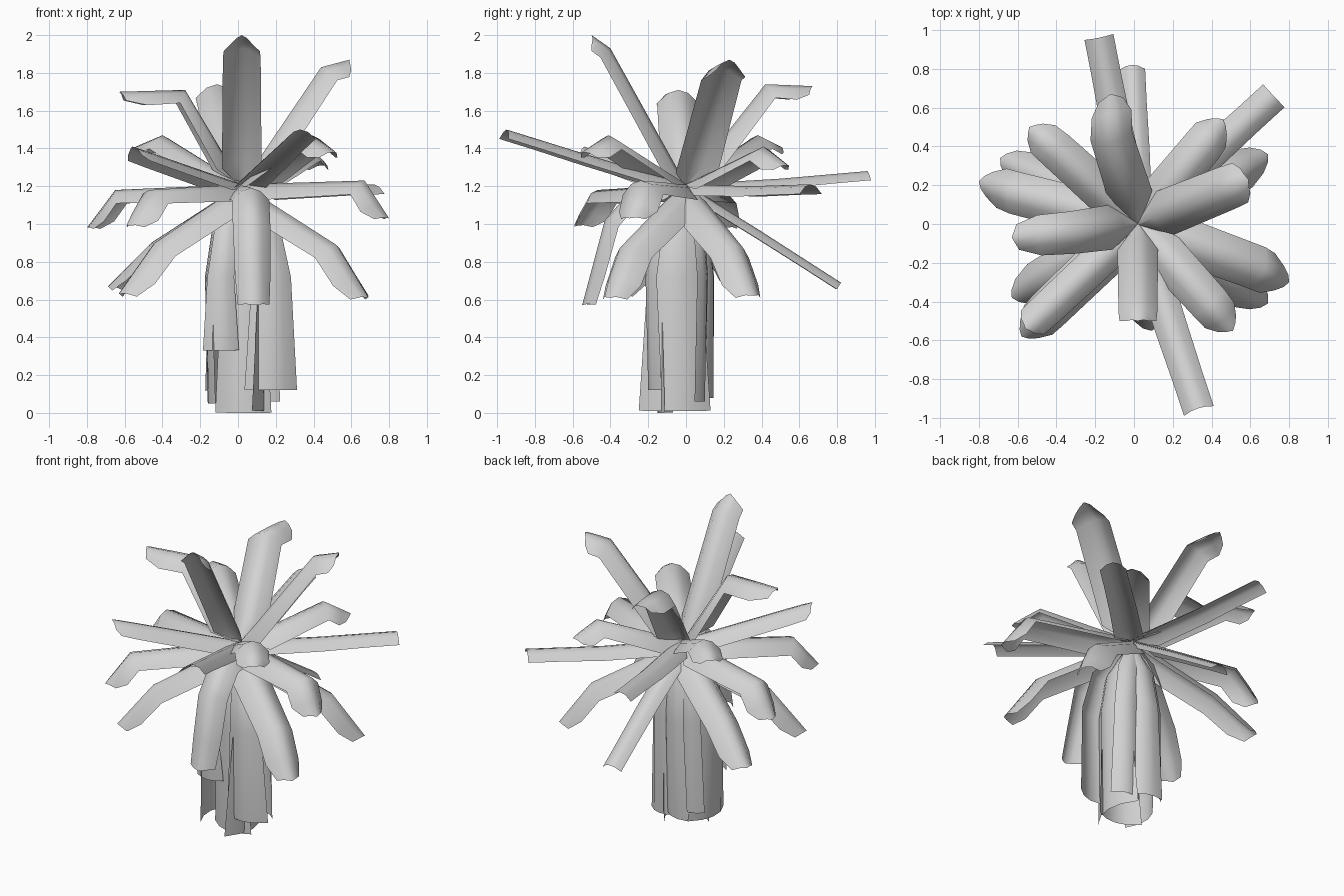
import bpy
from math import radians
from mathutils import Matrix, Vector

cube = bpy.data.objects.get("Cube")
if cube:
    bpy.data.objects.remove(cube)

# One pale grey for the whole plant
grey = bpy.data.materials.new("pale_grey")
grey.use_nodes = True
COLOUR = (0.65, 0.65, 0.65, 1)
grey.diffuse_color = COLOUR
grey.node_tree.nodes["Principled BSDF"].inputs["Base Color"].default_value = COLOUR

CROWN = Vector((0.02, 0, 1.21))
ACROSS = (-1, -0.5, 0, 0.5, 1)


def blade(name, points, widths, arch, side, pull, twist=0):
    """Arched strip along a path; the corners of its end are pulled back."""
    verts, faces = [], []
    last = len(points) - 1
    for i, p in enumerate(points):
        ahead = (points[min(i + 1, last)] - p).normalized()
        behind = (p - points[max(i - 1, 0)]).normalized()
        along = (ahead + behind).normalized()
        across = Matrix.Rotation(radians(twist) * i / last, 3, along) @ side
        up = along.cross(across).normalized()
        for s in ACROSS:
            v = p + across * (s * widths[i] / 2) - up * (arch * widths[i] * s * s)
            if i == last:
                v -= along * (pull * abs(s))
            verts.append(v)
    n = len(ACROSS)
    for i in range(last):
        for j in range(n - 1):
            a = i * n + j
            faces.append((a, a + 1, a + n + 1, a + n))
    mesh = bpy.data.meshes.new(name)
    mesh.from_pydata(verts, [], faces)
    mesh.materials.append(grey)
    obj = bpy.data.objects.new(name, mesh)
    bpy.context.collection.objects.link(obj)
    bpy.ops.object.select_all(action="DESELECT")
    obj.select_set(True)
    bpy.context.view_layer.objects.active = obj
    bpy.ops.object.shade_smooth_by_angle(angle=radians(80))


def sideways(direction):
    return Vector((-direction.y, direction.x, 0)).normalized()


def frond(name, width, tip_ratio, arch, pull, *path):
    """Leaf that flares out of the crown and keeps its width almost to the tip."""
    path = [Vector(p) for p in path]
    flare = CROWN + (path[0] - CROWN).normalized() * 0.14
    near_tip = path[-2].lerp(path[-1], 0.6)
    points = [CROWN, flare] + path[:-1] + [near_tip, path[-1]]
    widths = [0.03, width * 1.05] + [width] * (len(path) - 1)
    widths += [width * 0.95, width * tip_ratio]
    blade(name, points, widths, arch, sideways(path[-1] - CROWN), pull)


# Fronds with a bent, clipped end: width, bend, tip
bent = [
    (0.20, (0.02, -0.40, 1.93), (0.02, -0.50, 2.0)),
    (0.22, (-0.11, 0.42, 1.74), (-0.12, 0.67, 1.73)),
    (0.23, (0.44, 0.17, 1.83), (0.59, 0.23, 1.87)),
    (0.22, (-0.28, -0.04, 1.71), (-0.63, -0.07, 1.70)),
    (0.20, (-0.40, 0.38, 1.47), (-0.54, 0.50, 1.41)),
    (0.21, (0.36, 0.41, 1.41), (0.46, 0.54, 1.31)),
    (0.21, (0.39, -0.41, 1.47), (0.51, -0.55, 1.38)),
    (0.18, (-0.44, -0.43, 1.37), (-0.56, -0.54, 1.41)),
    (0.23, (0.67, -0.24, 1.23), (0.80, -0.30, 1.03)),
    (0.22, (-0.65, 0.17, 1.18), (-0.80, 0.22, 0.98)),
    (0.22, (-0.47, -0.47, 1.18), (-0.58, -0.58, 0.99)),
]
for i, (w, bend, tip) in enumerate(bent):
    frond(f"bent_frond_{i + 1}", w, 0.6, 0.36, 0.03, bend, tip)

# Drooping fronds
drooping = [
    (0.23, (0.52, 0.26, 0.89), (0.69, 0.36, 0.62)),
    (0.23, (0.52, -0.31, 0.89), (0.69, -0.41, 0.61)),
    (0.22, (-0.46, 0.23, 0.90), (-0.69, 0.34, 0.67)),
    (0.23, (-0.44, -0.27, 0.90), (-0.63, -0.38, 0.63)),
]
for i, (w, bend, tip) in enumerate(drooping):
    frond(f"drooping_frond_{i + 1}", w, 0.65, 0.4, 0.03, bend, tip)
frond("front_hanging_frond", 0.2, 0.85, 0.35, 0.02,
      (0.07, -0.28, 1.19), (0.08, -0.43, 1.02), (0.09, -0.55, 0.57))

# Long straight fronds
straight = [
    (0.16, (-0.09, 0.5, 1.24), (-0.18, 0.96, 1.28)),
    (0.14, (0.01, 0.4, 0.96), (-0.01, 0.82, 0.69)),
    (0.17, (0.37, 0.34, 1.2), (0.72, 0.66, 1.21)),
    (0.17, (0.18, -0.5, 1.36), (0.33, -0.95, 1.5)),
]
for i, (w, middle, tip) in enumerate(straight):
    frond(f"straight_frond_{i + 1}", w, 0.95, 0.32, 0, middle, tip)

# Dead leaves hanging down to form the trunk: width, foot, facing, twist
dead_leaves = [
    (0.28, (0.18, -0.20, 0.12), (0.3, -1), 10),
    (0.19, (-0.09, -0.20, 0.33), (-0.2, -1), -12),
    (0.30, (0.02, -0.15, 0.0), (0, -1), 8),
    (0.38, (0.15, -0.06, 0.01), (1, 0), 0),
    (0.32, (-0.16, -0.06, 0.05), (-1, 0), 8),
    (0.24, (0.02, 0.13, 0.08), (0, 1), 25),
    (0.20, (0.13, 0.10, 0.06), (0.8, 1), -30),
    (0.18, (-0.09, 0.10, 0.12), (-0.8, 1), 30),
]
for i, (w, foot, facing, twist) in enumerate(dead_leaves):
    out = Vector((*facing, 0)).normalized()
    foot = Vector(foot)
    middle = Vector((foot.x, foot.y, 0.72)) + out * 0.015
    shoulder = CROWN.lerp(middle, 0.8)
    shoulder.z = 0.98
    blade(f"dead_leaf_{i + 1}", [CROWN, shoulder, middle, foot],
          [0.04, w * 0.6, w * 0.75, w], 0.2, sideways(out), 0, twist)
